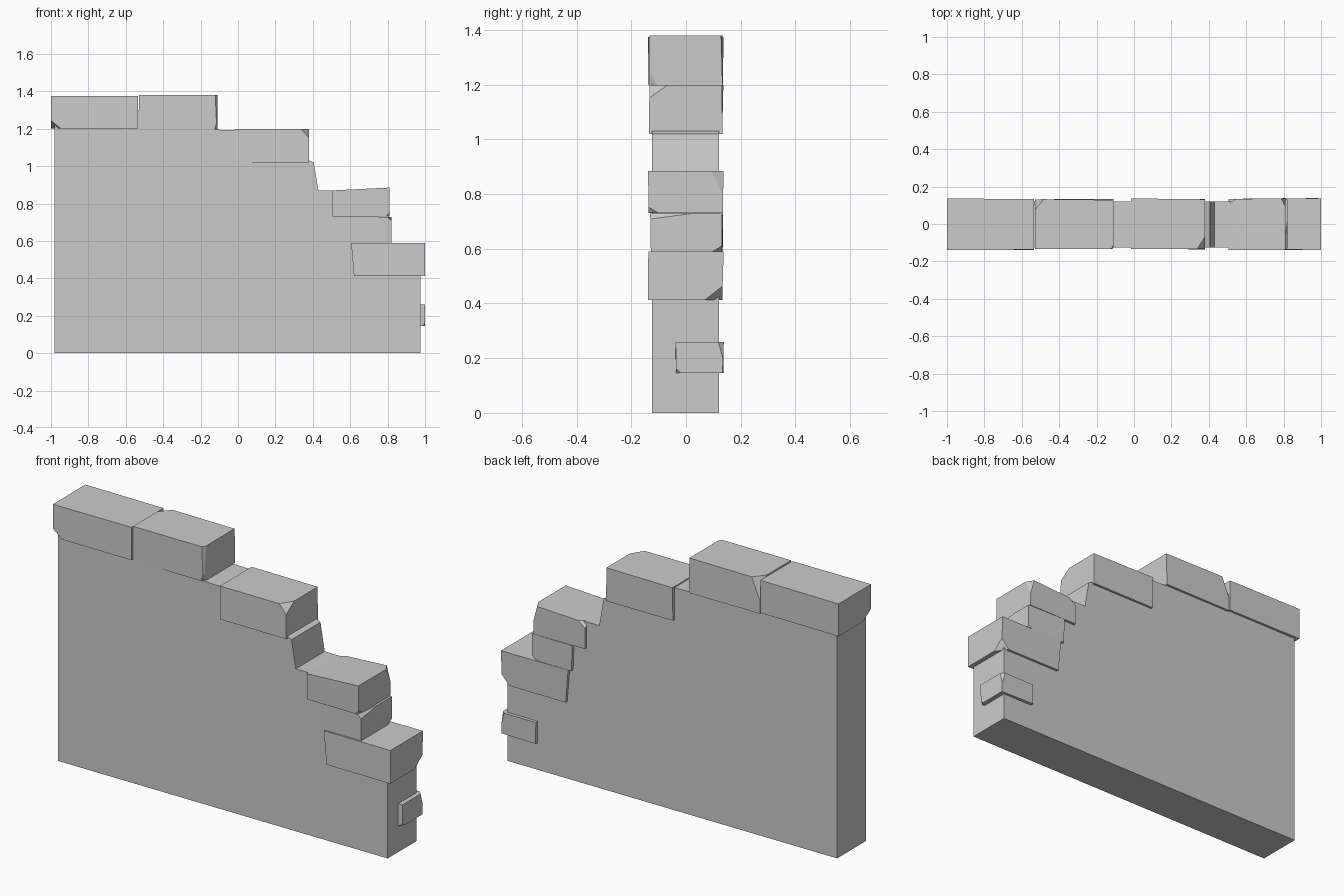
import bpy
import bmesh
import random
from mathutils import Vector

random.seed(4)

cube = bpy.data.objects.get("Cube")
if cube:
    bpy.data.objects.remove(cube, do_unlink=True)

stone = bpy.data.materials.new("grey stone")
stone.use_nodes = True
GREY = (0.6, 0.6, 0.6, 1)
stone.diffuse_color = GREY
stone.node_tree.nodes["Principled BSDF"].inputs["Base Color"].default_value = GREY


def finish(name, bm):
    bmesh.ops.recalc_face_normals(bm, faces=bm.faces[:])
    mesh = bpy.data.meshes.new(name)
    bm.to_mesh(mesh)
    bm.free()
    mesh.materials.append(stone)
    obj = bpy.data.objects.new(name, mesh)
    bpy.context.collection.objects.link(obj)
    return obj


def block(name, low, high, chips=(), rise=0, lean=0):
    """Rough stone: a box with uneven sides and corners sliced off.

    Each chip is (corner signs, lengths cut along x, y and z).
    """
    low, high = Vector(low), Vector(high)
    mid, size = (low + high) / 2, high - low
    bm = bmesh.new()
    bmesh.ops.create_cube(bm, size=1)
    for v in bm.verts:
        side = v.co.copy()
        v.co = mid + side * size
        v.co.y -= side.y * random.uniform(0, 0.014)
        if side.z > 0 and side.x < 0:
            v.co.z -= rise
        if side.z < 0 and side.x < 0:
            v.co.x += lean
    for signs, cut in chips:
        s, c = Vector(signs), Vector(cut)
        corner = mid + s * size / 2
        normal = Vector([s[i] / c[i] for i in range(3)])
        point = corner - Vector((s.x * c.x, 0, 0))
        bmesh.ops.bisect_plane(bm, geom=bm.verts[:] + bm.edges[:] + bm.faces[:],
                               plane_co=point, plane_no=normal, clear_outer=True)
        bmesh.ops.holes_fill(bm, edges=bm.edges[:], sides=0)
    return finish(name, bm)


# Stepped wall slab, extruded from its front outline
outline = [(-0.98, 0), (0.975, 0), (0.975, 0.5), (0.75, 0.5), (0.75, 0.8),
           (0.56, 0.8), (0.53, 0.87), (0.43, 0.87), (0.405, 1.02), (0.36, 1.04),
           (0.36, 1.1), (0.05, 1.19), (-0.115, 1.195), (-0.15, 1.3), (-0.98, 1.3)]
bm = bmesh.new()
face = bm.faces.new([bm.verts.new((x, -0.125, z)) for x, z in outline])
back = bmesh.ops.extrude_face_region(bm, geom=[face])["geom"]
bmesh.ops.translate(bm, vec=(0, 0.245, 0),
                    verts=[g for g in back if isinstance(g, bmesh.types.BMVert)])
finish("wall", bm)

# Capping stones along the top
block("top_stone_outer", (-1, -0.14, 1.2), (-0.534, 0.138, 1.375),
      [((-1, -1, -1), (0.055, 0.07, 0.045))])
block("top_stone_inner", (-0.53, -0.134, 1.195), (-0.11, 0.135, 1.38),
      [((-1, 1, 1), (0.05, 0.06, 0.12)), ((1, -1, -1), (0.015, 0.03, 0.06)),
       ((1, -1, 1), (0.012, 0.02, 0.3))])
block("middle_stone", (-0.015, -0.138, 1.02), (0.38, 0.138, 1.198),
      [((1, -1, 1), (0.045, 0.07, 0.05))])

# Stones staggered down the broken edge
block("upper_step_stone", (0.505, -0.14, 0.73), (0.81, 0.138, 0.885),
      [((1, 1, 1), (0.025, 0.045, 0.09)), ((1, -1, -1), (0.02, 0.04, 0.025)),
       ((-1, 1, 1), (0.06, 0.05, 0.05))], rise=0.015)
block("middle_step_stone", (0.58, -0.135, 0.59), (0.82, 0.138, 0.728),
      [((1, 1, -1), (0.03, 0.04, 0.025)), ((1, -1, 1), (0.02, 0.15, 0.02))],
      lean=0.005)
block("lower_step_stone", (0.605, -0.14, 0.412), (1, 0.138, 0.59),
      [((1, 1, -1), (0.05, 0.07, 0.055))], lean=0.015)

# Small stone poking out of the back corner near the base
block("corner_stone", (0.795, -0.04, 0.145), (1, 0.14, 0.26),
      [((1, -1, -1), (0.015, 0.022, 0.02)), ((1, 1, 1), (0.02, 0.022, 0.08))])
